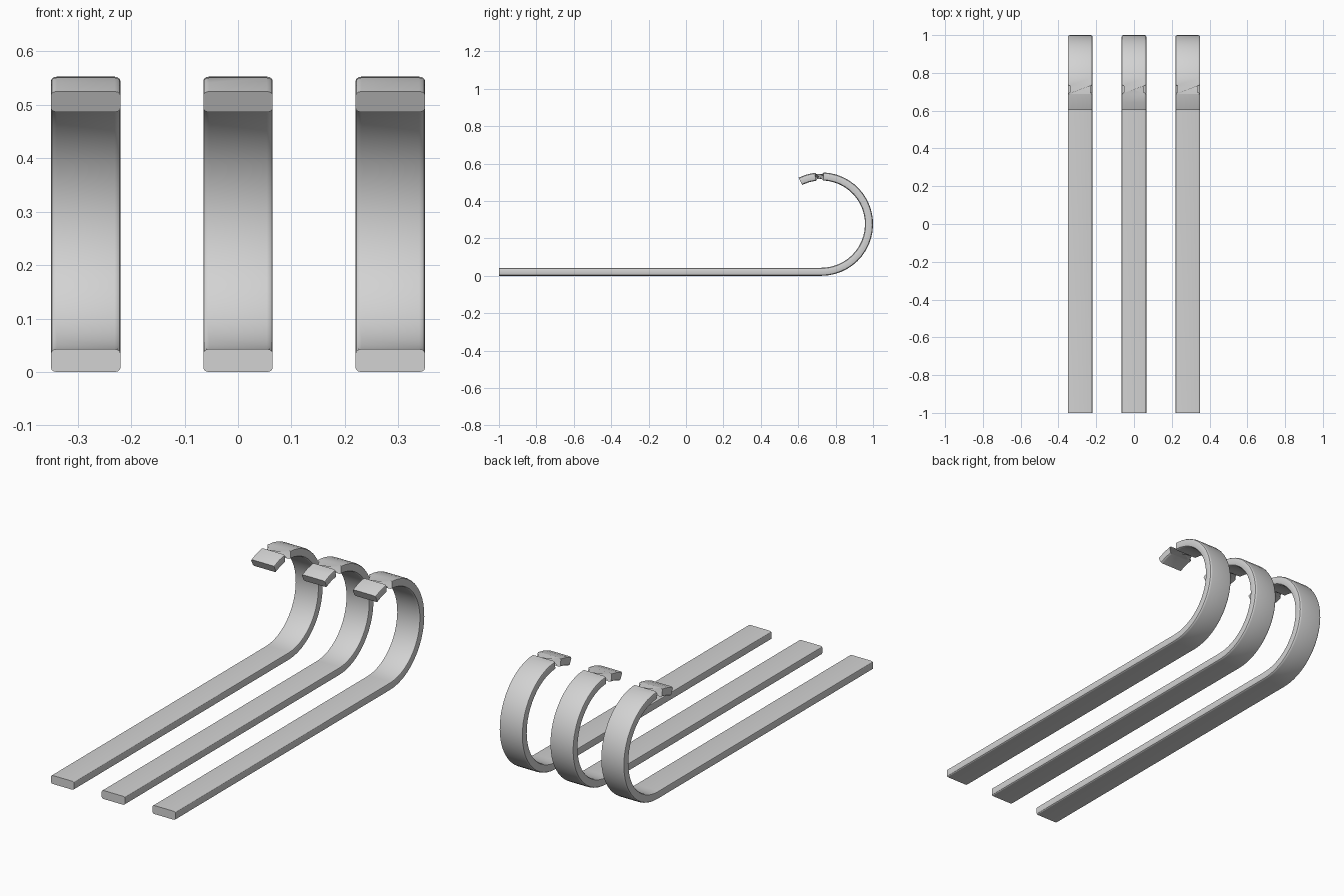
import bpy, bmesh, math

if "Cube" in bpy.data.objects:
    bpy.data.objects.remove(bpy.data.objects["Cube"])

W, T = 0.130, 0.043          # strap width and thickness
CY, CZ = 0.7235, 0.2765      # centre of the hook bend
R = CZ - T / 2               # bend radius at mid thickness

grey = bpy.data.materials.new("light_grey")
grey.diffuse_color = (0.65, 0.65, 0.65, 1)
grey.use_nodes = True
grey.node_tree.nodes["Principled BSDF"].inputs["Base Color"].default_value = grey.diffuse_color


def strap_profile():
    """Flat bar section with small rounded corners, as (x, offset) points."""
    rx, rz, pts = 0.011, 0.008, []
    corners = ((1, 1, 0), (-1, 1, 90), (-1, -1, 180), (1, -1, 270))
    for sx, sz, start in corners:
        for k in range(4):
            a = math.radians(start + 30 * k)
            pts.append((sx * (W / 2 - rx) + rx * math.cos(a),
                        sz * (T / 2 - rz) + rz * math.sin(a)))
    return pts


def strap_path():
    """Stations (y, z, outward y, outward z, flip) along the strap."""
    stations = [(-1.0, T / 2, 0, -1, 1)]
    degs = [-90 + 177.5 * k / 24 for k in range(25)] + [97.3, 106.6, 116]
    for d in degs:
        a = math.radians(d)
        c, s = math.cos(a), math.sin(a)
        # past the top the section is turned half round, pinching the strap
        stations.append((CY + R * c, CZ + R * s, c, s, -1 if d > 95 else 1))
    return stations


def hook(name, x0):
    bm = bmesh.new()
    prof = strap_profile()
    n = len(prof)
    rings = []
    for y, z, oy, oz, f in strap_path():
        rings.append([bm.verts.new((x0 + f * px, y + f * pz * oy, z + f * pz * oz))
                      for px, pz in prof])
    for a, b in zip(rings, rings[1:]):
        for i in range(n):
            j = (i + 1) % n
            bm.faces.new((a[i], a[j], b[j], b[i]))
    bm.faces.new(rings[0][::-1])
    bm.faces.new(rings[-1])
    bmesh.ops.recalc_face_normals(bm, faces=bm.faces[:])
    me = bpy.data.meshes.new(name)
    bm.to_mesh(me)
    bm.free()
    me.materials.append(grey)
    ob = bpy.data.objects.new(name, me)
    bpy.context.collection.objects.link(ob)
    bpy.ops.object.select_all(action='DESELECT')
    ob.select_set(True)
    bpy.context.view_layer.objects.active = ob
    bpy.ops.object.shade_smooth_by_angle(angle=math.radians(25))


# three identical hooks side by side
for side, x in (("left", -0.285), ("middle", 0.0), ("right", 0.285)):
    hook(side + "_hook", x)
